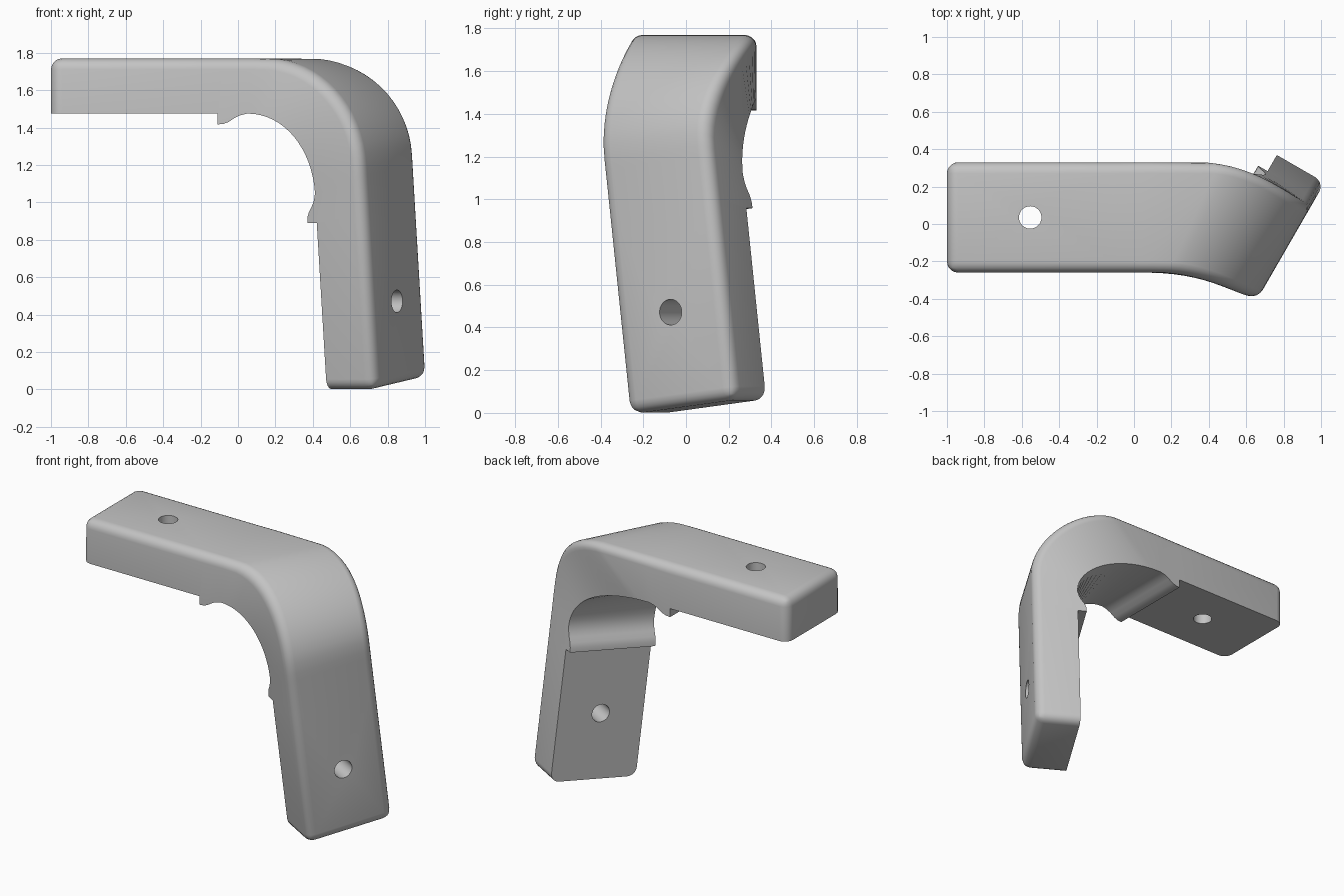
import bpy, bmesh, math
from mathutils import Vector

cube = bpy.data.objects.get("Cube")
if cube:
    bpy.data.objects.remove(cube, do_unlink=True)

# Main dimensions
WIDTH, THICK, ROUND, HOLE = 0.59, 0.295, 0.06, 0.06
BAR_FRONT, BAR_TOP = -0.26, 1.77
TURN, TILT = math.radians(30), math.radians(6.8)
LIP = [(0, 0), (0, .058), (.03, .056), (.06, .045), (.09, .025), (.12, .01), (.16, 0)]
BEND_STEPS = 16

# Leg frame: outward, across and up directions, from its lower outer front corner
out = Vector((math.cos(TURN), -math.sin(TURN), 0))
flat = Vector((math.sin(TURN), math.cos(TURN), 0))
across = flat * math.cos(TILT) + Vector((0, 0, math.sin(TILT)))
up = Vector((0, 0, math.cos(TILT))) - flat * math.sin(TILT)
leg_corner = Vector((.73, -.28, -.005))


def bar(x, u, depth):
    return Vector((x, BAR_FRONT + u * WIDTH, BAR_TOP - depth))


def leg(s, u, depth):
    return leg_corner + across * (u * WIDTH) + up * s - out * depth


def bend(a, b, t):
    """Smooth corner from a bar point to a leg point."""
    k = 1.66
    m0 = Vector((k * abs(b.x - a.x), 0, 0))
    m1 = -up * (k * abs(a.z - b.z))
    return (a * (2*t**3 - 3*t*t + 1) + m0 * (t**3 - 2*t*t + t)
            + b * (3*t*t - 2*t**3) + m1 * (t**3 - t*t))


def edge_paths(u):
    """Outer and inner long edges on one side (u is 0 at front, 1 at back)."""
    outer = [bar(-1, u, 0)]
    inner = [bar(-1, u, THICK)]
    for i, (d, h) in enumerate(LIP):
        outer.append(bar(-.11 + .03 * i, u, 0))
        inner.append(bar(-.11 + d, u, THICK + h))
    o0, o1 = bar(.13 + .27 * u, u, 0), leg(1.21, u, 0)
    i0, i1 = bar(.05, u, THICK), leg(1.06, u, THICK)
    for k in range(1, BEND_STEPS):
        t = k / BEND_STEPS
        outer.append(bend(o0, o1, t))
        inner.append(bend(i0, i1, t))
    for i, (d, h) in reversed(list(enumerate(LIP))):
        outer.append(leg(.9 + .05 * i, u, 0))
        inner.append(leg(.9 + d, u, THICK + h))
    outer.append(leg(0, u, 0))
    inner.append(leg(0, u, THICK))
    return outer, inner


# Bracket body: four long edges joined into a closed skin
bm = bmesh.new()
of, inf = edge_paths(0)
ob, inb = edge_paths(1)
rings = [[bm.verts.new(p) for p in ring] for ring in zip(inf, of, ob, inb)]
for a, b in zip(rings, rings[1:]):
    for j in range(4):
        k = (j + 1) % 4
        bm.faces.new((a[j], a[k], b[k], b[j]))
bm.faces.new(rings[0])
bm.faces.new(rings[-1][::-1])
bmesh.ops.recalc_face_normals(bm, faces=bm.faces)

# Round the outer long edges and the ends; the inner rim stays sharp
soft = [bm.edges.get((a[j], b[j])) for a, b in zip(rings, rings[1:]) for j in (1, 2)]
soft += [bm.edges.get((r[j], r[j + 1])) for r in (rings[0], rings[-1]) for j in range(3)]
bmesh.ops.bevel(bm, geom=soft, offset=ROUND, segments=5, profile=.5,
                affect='EDGES', clamp_overlap=False, loop_slide=True)
mesh = bpy.data.meshes.new("bracket")
bm.to_mesh(mesh)
bm.free()
bracket = bpy.data.objects.new("bracket", mesh)
bpy.context.collection.objects.link(bracket)

# Light grey material
grey = bpy.data.materials.new("light_grey")
grey.use_nodes = True
colour = (.55, .55, .55, 1)
grey.diffuse_color = colour
grey.node_tree.nodes["Principled BSDF"].inputs["Base Color"].default_value = colour
mesh.materials.append(grey)


# Screw holes through the bar and the leg
def drill(name, centre, axis):
    bpy.ops.mesh.primitive_cylinder_add(vertices=40, radius=HOLE, depth=.7, location=centre)
    cutter = bpy.context.object
    cutter.name = name
    cutter.rotation_euler = axis.to_track_quat('Z', 'Y').to_euler()
    cutter.hide_render = True
    cutter.data.materials.append(grey)
    mod = bracket.modifiers.new(name, 'BOOLEAN')
    mod.object = cutter
    mod.operation = 'DIFFERENCE'
    mod.solver = 'EXACT'
    bpy.context.view_layer.objects.active = bracket
    bpy.ops.object.modifier_apply(modifier=name)
    bpy.data.objects.remove(cutter, do_unlink=True)


drill("bar_hole", bar(-.555, .5, THICK / 2), Vector((0, 0, 1)))
drill("leg_hole", leg(.445, .5, THICK / 2), out)

bpy.ops.object.select_all(action='DESELECT')
bracket.select_set(True)
bpy.context.view_layer.objects.active = bracket
bpy.ops.object.shade_smooth_by_angle(angle=math.radians(32))
